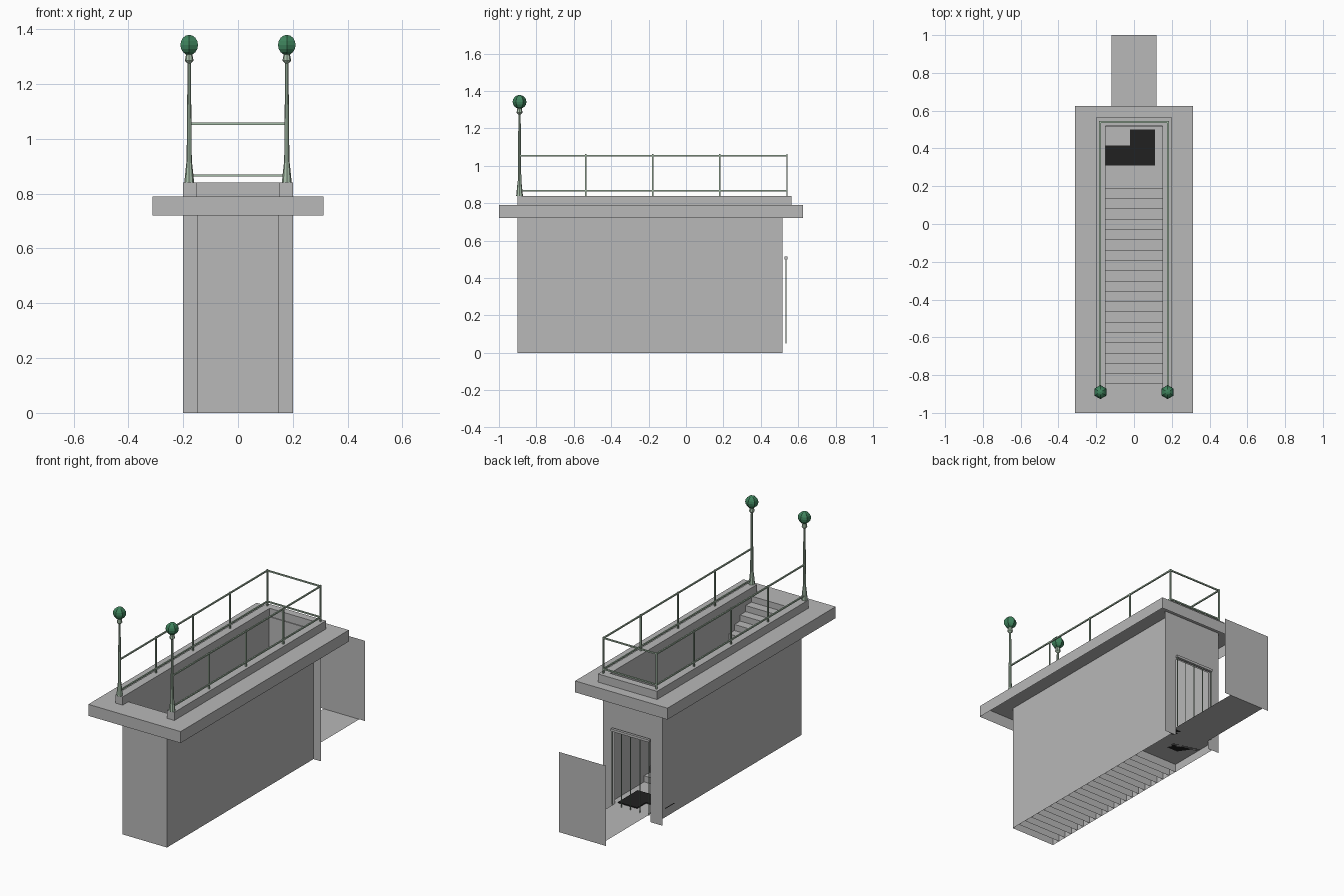
import bpy, bmesh
from mathutils import Vector

cube = bpy.data.objects.get("Cube")
if cube:
    bpy.data.objects.remove(cube, do_unlink=True)


def material(name, color):
    m = bpy.data.materials.new(name)
    m.use_nodes = True
    m.diffuse_color = (*color, 1)
    m.node_tree.nodes["Principled BSDF"].inputs["Base Color"].default_value = (*color, 1)
    return m


STONE = material("grey stone", (0.48, 0.48, 0.48))
IRON = material("pale green iron", (0.39, 0.52, 0.40))
GLOBE = material("green globe", (0.05, 0.23, 0.11))
BLACK = material("black grate", (0.015, 0.015, 0.015))


def finish(name, bm, mat):
    mesh = bpy.data.meshes.new(name)
    bm.to_mesh(mesh)
    bm.free()
    mesh.materials.append(mat)
    ob = bpy.data.objects.new(name, mesh)
    bpy.context.collection.objects.link(ob)
    return ob


def add_box(bm, lo, hi):
    """Box between two corners; a zero size on one axis gives a single sheet."""
    lo, hi = Vector(lo), Vector(hi)
    flat = [i for i in range(3) if abs(hi[i] - lo[i]) < 1e-6]
    if flat:
        a, b = [i for i in range(3) if i != flat[0]]
        pts = []
        for u, v in ((lo, lo), (hi, lo), (hi, hi), (lo, hi)):
            p = lo.copy()
            p[a], p[b] = u[a], v[b]
            pts.append(bm.verts.new(p))
        bm.faces.new(pts)
        return
    verts = bmesh.ops.create_cube(bm, size=1)["verts"]
    bmesh.ops.scale(bm, vec=hi - lo, verts=verts)
    bmesh.ops.translate(bm, vec=(lo + hi) / 2, verts=verts)


def boxes(name, mat, *pairs):
    bm = bmesh.new()
    for lo, hi in pairs:
        add_box(bm, lo, hi)
    return finish(name, bm, mat)


def lathe(name, mat, profile, x, y, sides=8):
    """Stack of tapered rings from (radius, z) points."""
    bm = bmesh.new()
    for (r1, z1), (r2, z2) in zip(profile, profile[1:]):
        res = bmesh.ops.create_cone(bm, segments=sides, radius1=r1, radius2=r2,
                                    depth=z2 - z1, cap_ends=True)
        bmesh.ops.translate(bm, vec=(x, y, (z1 + z2) / 2), verts=res["verts"])
    return finish(name, bm, mat)


W = 0.15                      # half width of the stairwell
FRONT, BACK = -0.9, 0.515     # ends of the stairwell
GROUND, FLOOR = 0.79, 0.05    # street level and landing level
DOOR, DOOR_TOP = 0.12, 0.5
SLAB_X, SLAB_F, SLAB_B = 0.312, -1.0, 0.625

# Stairwell walls
boxes("stairwell_walls", STONE,
      ((-W, FRONT, 0), (-W, BACK, GROUND)),
      ((W, FRONT, 0), (W, BACK, GROUND)),
      ((-W, FRONT, 0), (W, FRONT, GROUND)))

# Back wall around the doorway
boxes("doorway_wall", STONE,
      ((-0.2, BACK, 0), (-DOOR, BACK, GROUND)),
      ((DOOR, BACK, 0), (0.2, BACK, GROUND)),
      ((-DOOR, BACK, DOOR_TOP), (DOOR, BACK, GROUND)))

# Street slab: top sheets around the hole and a skirt
boxes("street_slab", STONE,
      ((-SLAB_X, SLAB_F, GROUND), (-W, SLAB_B, GROUND)),
      ((W, SLAB_F, GROUND), (SLAB_X, SLAB_B, GROUND)),
      ((-W, SLAB_F, GROUND), (W, FRONT, GROUND)),
      ((-W, BACK, GROUND), (W, SLAB_B, GROUND)),
      ((-SLAB_X, SLAB_F, 0.72), (-SLAB_X, SLAB_B, GROUND)),
      ((SLAB_X, SLAB_F, 0.72), (SLAB_X, SLAB_B, GROUND)),
      ((-SLAB_X, SLAB_F, 0.72), (SLAB_X, SLAB_F, GROUND)),
      ((-SLAB_X, SLAB_B, 0.72), (SLAB_X, SLAB_B, GROUND)))

# Curb on three sides of the hole
CURB = 0.84
boxes("curb", STONE,
      ((-0.2, FRONT, GROUND), (-W, 0.565, CURB)),
      ((W, FRONT, GROUND), (0.2, 0.565, CURB)),
      ((-W, 0.52, GROUND), (W, 0.565, CURB)))

# Stairs: risers run down to the base, open underneath
STEPS, FOOT = 20, 0.19
going, rise = (FOOT - FRONT) / STEPS, (GROUND - FLOOR) / STEPS
parts = []
for i in range(STEPS):
    y, z = FOOT - going * i, FLOOR + rise * (i + 1)
    parts.append(((-W, y, 0), (W, y, z)))
    parts.append(((-W, y - going, z), (W, y, z)))
boxes("stairs", STONE, *parts)

# Landing, passage floor and end panel
boxes("landing", STONE,
      ((-W, FOOT, FLOOR), (W, BACK, FLOOR)),
      ((-DOOR, BACK, FLOOR), (DOOR, 1, FLOOR)))
boxes("passage_end_panel", STONE, ((-0.16, 1, FLOOR), (0.16, 1, 0.54)))

# Floor grate
boxes("floor_grate", BLACK,
      ((-W, 0.31, FLOOR), (-0.02, 0.415, FLOOR + 0.006)),
      ((-0.02, 0.31, FLOOR), (0.11, 0.5, FLOOR + 0.006)))

# Door gate
boxes("gate_header", STONE, ((-0.13, 0.527, 0.5), (0.13, 0.543, 0.515)))
boxes("gate_bars", IRON, *[((x - 0.002, 0.533, FLOOR), (x + 0.002, 0.537, 0.5))
                           for x in (-0.125, -0.0625, 0, 0.0625, 0.125)])

# Railings
RAIL_X, RAIL_B, POST_Y, T = 0.18, 0.54, -0.89, 0.004
rails = []
for z in (1.055, 0.866):
    for x in (-RAIL_X, RAIL_X):
        rails.append(((x - T, POST_Y, z - T), (x + T, RAIL_B + T, z + T)))
    rails.append(((-RAIL_X, RAIL_B - T, z - T), (RAIL_X, RAIL_B + T, z + T)))
boxes("rails", IRON, *rails)
boxes("balusters", IRON, *[((x - T, y - T, CURB), (x + T, y + T, 1.062))
                           for x in (-RAIL_X, RAIL_X)
                           for y in (-0.535, -0.178, 0.18, RAIL_B)])

# Lamp posts with globes
POST = [(0.018, CURB), (0.013, 0.89), (0.0095, 0.92), (0.006, 1.275),
        (0.012, 1.28), (0.016, 1.285), (0.011, 1.31)]
for side, x in (("right", -0.178), ("left", 0.178)):
    lathe(side + "_lamp_post", IRON, POST, x, POST_Y)
    bm = bmesh.new()
    bmesh.ops.create_uvsphere(bm, u_segments=6, v_segments=8, radius=0.037)
    bmesh.ops.translate(bm, vec=(x, POST_Y, 1.342), verts=bm.verts)
    finish(side + "_lamp_globe", bm, GLOBE)
